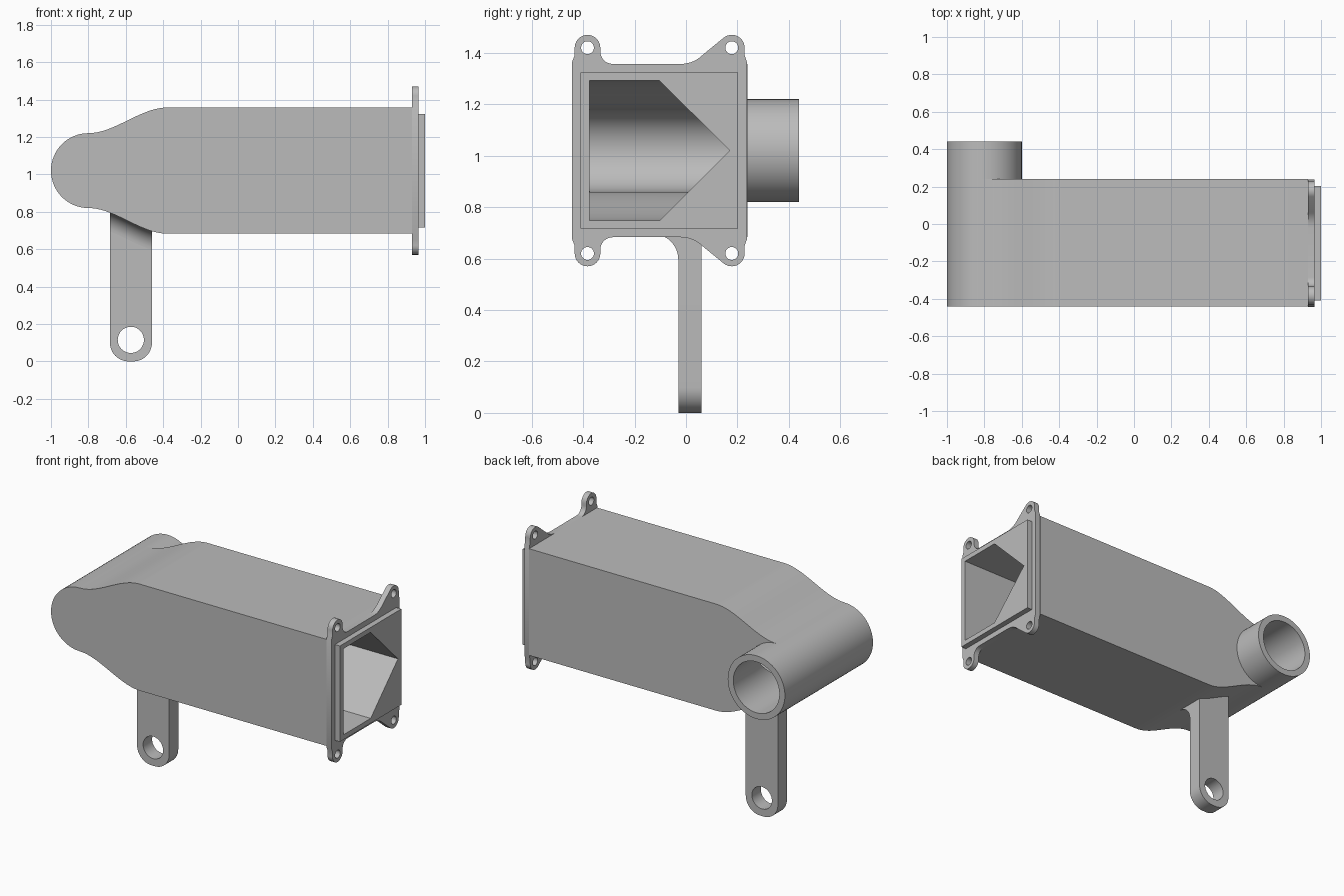
import bpy, bmesh
from math import sin, cos, pi, radians

cube = bpy.data.objects.get("Cube")
if cube:
    bpy.data.objects.remove(cube, do_unlink=True)

grey = bpy.data.materials.new("plain grey")
grey.use_nodes = True
COLOUR = (0.50, 0.50, 0.50, 1)
grey.diffuse_color = COLOUR
grey.node_tree.nodes["Principled BSDF"].inputs["Base Color"].default_value = COLOUR

MID = 1.02        # height of the duct axis
PIPE_X = -0.80    # outlet pipe axis
RAMP_END = -0.38  # where the duct reaches full height
FRONT, BACK = -0.44, 0.24


def make(name, bm):
    bmesh.ops.remove_doubles(bm, verts=bm.verts, dist=1e-5)
    bmesh.ops.recalc_face_normals(bm, faces=bm.faces)
    mesh = bpy.data.meshes.new(name)
    bm.to_mesh(mesh)
    bm.free()
    mesh.materials.append(grey)
    ob = bpy.data.objects.new(name, mesh)
    bpy.context.collection.objects.link(ob)
    return ob


def prism(name, outline, axis, lo, hi):
    """Extrude a 2D outline along 'x' (points are y, z) or 'y' (points are x, z)."""
    bm = bmesh.new()
    place = (lambda p, t: (t, p[0], p[1])) if axis == "x" else (lambda p, t: (p[0], t, p[1]))
    a = [bm.verts.new(place(p, lo)) for p in outline]
    b = [bm.verts.new(place(p, hi)) for p in outline]
    bm.faces.new(a)
    bm.faces.new(b[::-1])
    for i in range(len(a)):
        j = (i + 1) % len(a)
        bm.faces.new((a[i], a[j], b[j], b[i]))
    return make(name, bm)


def arc(cx, cz, r, start, end, n=12):
    steps = [radians(start + (end - start) * i / n) for i in range(n + 1)]
    return [(cx + r * cos(t), cz + r * sin(t)) for t in steps]


def circle(cx, cz, r, n=64):
    return arc(cx, cz, r, 0, 360, n)[:-1]


def boolean(ob, tool, operation="DIFFERENCE"):
    mod = ob.modifiers.new("cut", "BOOLEAN")
    mod.operation, mod.object, mod.solver = operation, tool, "EXACT"
    bpy.context.view_layer.objects.active = ob
    bpy.ops.object.modifier_apply(modifier=mod.name)


def half_height(x, small, large):
    t = min(max((x - PIPE_X) / (RAMP_END - PIPE_X), 0), 1)
    return small + (large - small) * t * t * (3 - 2 * t)


def duct_outline(small, large, end):
    """Round nose, S-shaped ramp and straight run, mirrored about the axis."""
    xs = [PIPE_X + (RAMP_END - PIPE_X) * i / 20 for i in range(1, 21)] + [end]
    top = [(x, MID + half_height(x, small, large)) for x in xs]
    bottom = [(x, 2 * MID - z) for x, z in reversed(top)]
    return bottom + arc(PIPE_X, MID, small, 270, 90, 32) + top


# Duct body and outlet pipe
body = prism("duct_body", duct_outline(0.20, 0.337, 0.93), "y", FRONT, BACK)
pipe = prism("outlet_pipe", circle(PIPE_X, MID, 0.20), "y", BACK, 0.44)

# Mounting flange with four ears
half = [(-0.443, 0.345), (-0.433, 0.37)]
half += arc(-0.383, 0.40, 0.05, 180, 0)
half += arc(-0.285, 0.385, 0.048, 180, 270, 8)
half += arc(-0.02, 0.457, 0.12, 270, 315, 8)
half += arc(0.178, 0.40, 0.05, 130, 0)
half += [(0.228, 0.37), (0.237, 0.345)]
outline = [(y, MID + d) for y, d in half] + [(y, MID - d) for y, d in reversed(half)]
flange = prism("mounting_flange", outline, "x", 0.93, 0.965)

# Raised square lip around the inlet
lip_outline = [(-0.41, 0.717), (0.203, 0.717), (0.203, 1.323), (-0.41, 1.323)]
lip = prism("inlet_lip", lip_outline, "x", 0.965, 1.0)

# Hollow interior: tapered duct limited by a pointed inlet section
cavity = prism("cavity_cutter", duct_outline(0.16, 0.272, 1.1), "y", -0.375, 0.3)
inlet = [(-0.5, MID - 0.272), (-0.103, MID - 0.272), (0.17, MID),
         (-0.103, MID + 0.272), (-0.5, MID + 0.272)]
inlet = prism("inlet_cutter", inlet, "x", -1.2, 1.2)
boolean(cavity, inlet, "INTERSECT")
bore = prism("bore_cutter", circle(PIPE_X, MID, 0.161), "y", -0.374, 0.6)
for part in (body, flange, lip):
    boolean(part, cavity)
for part in (body, pipe):
    boolean(part, bore)

# Screw holes in the ears
cutters = [cavity, inlet, bore]
for y in (-0.383, 0.178):
    for side in (-1, 1):
        hole = prism("screw_cutter", circle(y, MID + side * 0.40, 0.025, 32), "x", 0.8, 1.1)
        boolean(flange, hole)
        cutters.append(hole)

# Support leg, its top following the underside of the duct
LEFT, RIGHT = -0.685, -0.46
xs = [LEFT + (RIGHT - LEFT) * i / 12 for i in range(13)]


def underside(x):
    return MID - half_height(x, 0.20, 0.337)


leg_outline = arc(LEFT + 0.1, 0.1, 0.1, 180, 270) + arc(RIGHT - 0.1, 0.1, 0.1, 270, 360)
leg_outline += [(x, underside(x) + 0.02) for x in reversed(xs)]
leg = prism("support_leg", leg_outline, "y", -0.03, 0.06)
eye = prism("eye_cutter", circle(-0.573, 0.115, 0.07, 48), "y", -0.2, 0.2)
boolean(leg, eye)
cutters.append(eye)

# Concave fillet where the leg's front meets the duct
section = arc(-0.13, -0.1, 0.1, 90, 0) + [(-0.03, 0.01), (-0.13, 0.01)]
bm = bmesh.new()
rows = [[bm.verts.new((x, y, underside(x) + z)) for y, z in section] for x in xs]
for r, s in zip(rows, rows[1:]):
    for i in range(len(section)):
        j = (i + 1) % len(section)
        bm.faces.new((r[i], r[j], s[j], s[i]))
bm.faces.new(rows[0])
bm.faces.new(rows[-1][::-1])
fillet = make("leg_fillet", bm)

for cutter in cutters:
    bpy.data.objects.remove(cutter, do_unlink=True)

# Smooth curved walls, keep hard edges
bpy.ops.object.select_all(action="DESELECT")
for part in (body, pipe, flange, lip, leg, fillet):
    part.select_set(True)
bpy.context.view_layer.objects.active = body
bpy.ops.object.shade_smooth_by_angle(angle=radians(30))
